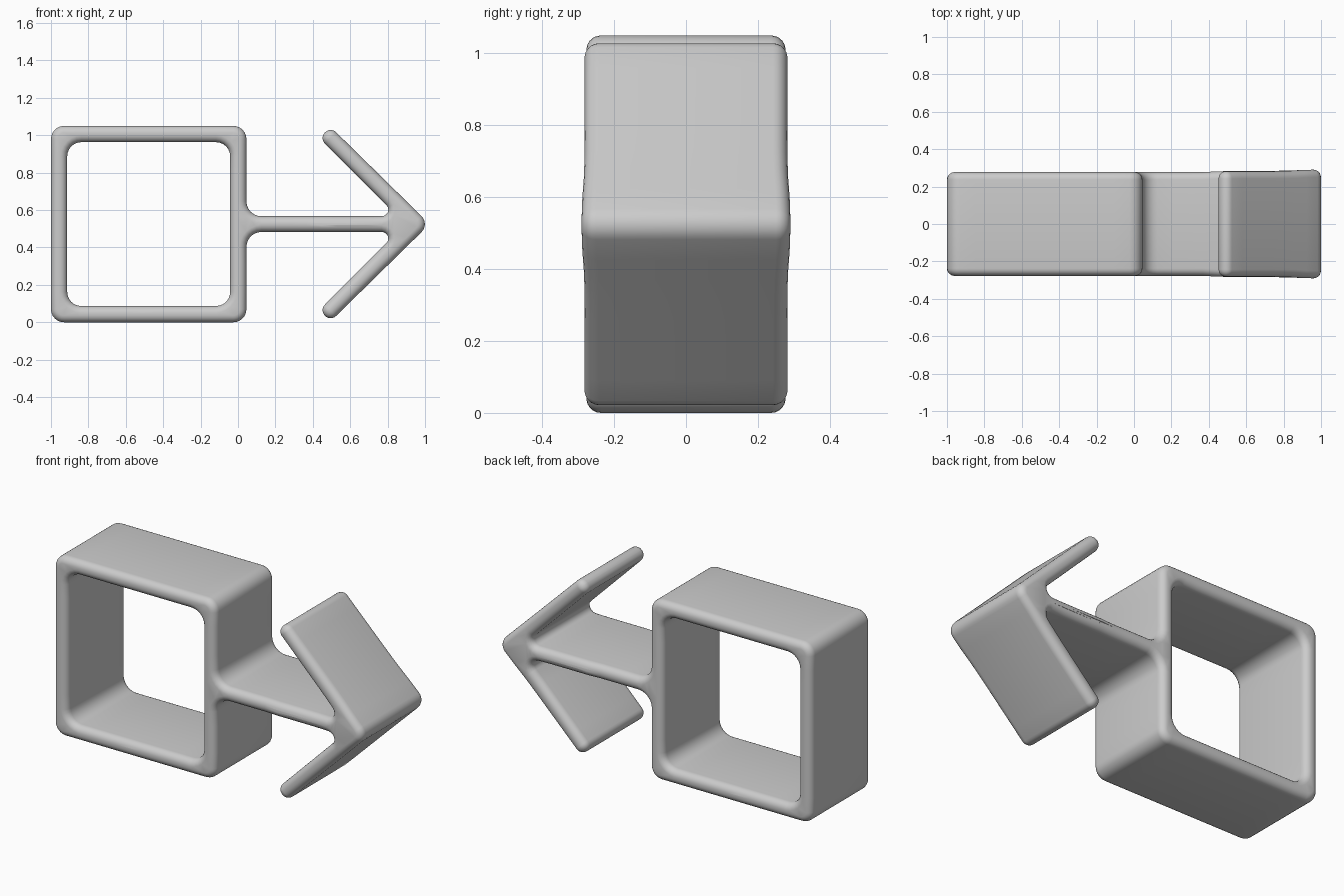
import bpy, bmesh, math
from mathutils import Vector

cube = bpy.data.objects.get("Cube")
if cube:
    bpy.data.objects.remove(cube)

MID = 0.525       # height of the stem axis
DEPTH = 0.277     # half depth of the walls
ROUND = 0.04      # rounding of the front and back rims
STEPS = 6


def rounded_loop(corners):
    """Counter-clockwise (x, z, radius) corners -> list of (point, outward normal)."""
    loop = []
    count = len(corners)
    for i in range(count):
        p = Vector(corners[i][:2])
        a = (Vector(corners[i - 1][:2]) - p).normalized()
        b = (Vector(corners[(i + 1) % count][:2]) - p).normalized()
        r = corners[i][2]
        half = a.angle(b) / 2
        centre = p + (a + b).normalized() * (r / math.sin(half))
        start = p + a * (r / math.tan(half)) - centre
        convex = b.x * a.y - b.y * a.x > 0
        sweep = (math.pi - 2 * half) * (1 if convex else -1)
        for k in range(STEPS + 1):
            t = sweep * k / STEPS
            d = Vector((start.x * math.cos(t) - start.y * math.sin(t),
                        start.x * math.sin(t) + start.y * math.cos(t)))
            loop.append((centre + d, d.normalized() * (1 if convex else -1)))
    # Split the straight runs between corners
    full = []
    for i, (p, n) in enumerate(loop):
        q = loop[(i + 1) % len(loop)][0]
        pieces = max(1, round((q - p).length / 0.08))
        full += [(p.lerp(q, k / pieces), n) for k in range(pieces)]
    return full


def depth_at(p):
    """Half depth, swelling a little where the walls join."""
    tip = math.exp(-((p - Vector((0.92, MID))).length / 0.13) ** 2)
    return DEPTH + 0.005 * (p.x > 0.4) + 0.012 * tip


def rim_rings(bm, loop):
    """Wall of one outline with rounded rims; returns its back and front edge rings."""
    rings = []
    for side in (-1, 1):
        angles = [k / 5 * math.radians(84) for k in range(6)]
        if side < 0:
            angles.reverse()
        for t in angles:
            ring = []
            for p, n in loop:
                q = p - n * ROUND * (1 - math.cos(t))
                y = side * (depth_at(p) - ROUND * (1 - math.sin(t)))
                ring.append(bm.verts.new((q.x, y, q.y)))
            rings.append(ring)
    for low, high in zip(rings, rings[1:]):
        for i in range(len(loop)):
            j = (i + 1) % len(loop)
            bm.faces.new((low[i], low[j], high[j], high[i]))
    return rings[0], rings[-1]


# Lower half of the outer outline, from the stem of the box round to the tip
lower = [
    (0.045, 0.0, 0.07),
    (0.045, MID - 0.042, 0.08),
    (0.853, MID - 0.042, 0.035),
    (0.435, MID - 0.46, 0.041),
    (0.495, MID - 0.52, 0.041),
]
upper = [(x, 2 * MID - z, r) for x, z, r in reversed(lower)]
outline = [(-1.0, 0.0, 0.07)] + lower + [(1.025, MID, 0.06)] + upper + [(-1.0, 2 * MID, 0.07)]

# Opening of the box
opening = [(-0.913, 0.087, 0.075), (-0.042, 0.087, 0.075),
           (-0.042, 0.963, 0.075), (-0.913, 0.963, 0.075)]

bm = bmesh.new()
outer = rim_rings(bm, rounded_loop(outline))
# The opening faces inward, so its normals are flipped
inner = rim_rings(bm, [(p, -n) for p, n in rounded_loop(opening)])

# Close the front and back strips between the outline and the opening
for rings in zip(outer, inner):
    edges = [bm.edges.get((ring[i - 1], ring[i])) for ring in rings for i in range(len(ring))]
    bmesh.ops.triangle_fill(bm, edges=edges, use_beauty=True)
bmesh.ops.recalc_face_normals(bm, faces=bm.faces)

mesh = bpy.data.meshes.new("box_and_arrow")
bm.to_mesh(mesh)
bm.free()
body = bpy.data.objects.new("box_and_arrow", mesh)
bpy.context.collection.objects.link(body)

# Plain grey
grey = bpy.data.materials.new("light_grey")
grey.use_nodes = True
colour = (0.6, 0.6, 0.6, 1)
grey.diffuse_color = colour
grey.node_tree.nodes["Principled BSDF"].inputs["Base Color"].default_value = colour
mesh.materials.append(grey)

bpy.context.view_layer.objects.active = body
body.select_set(True)
bpy.ops.object.shade_smooth_by_angle(angle=math.radians(40))
